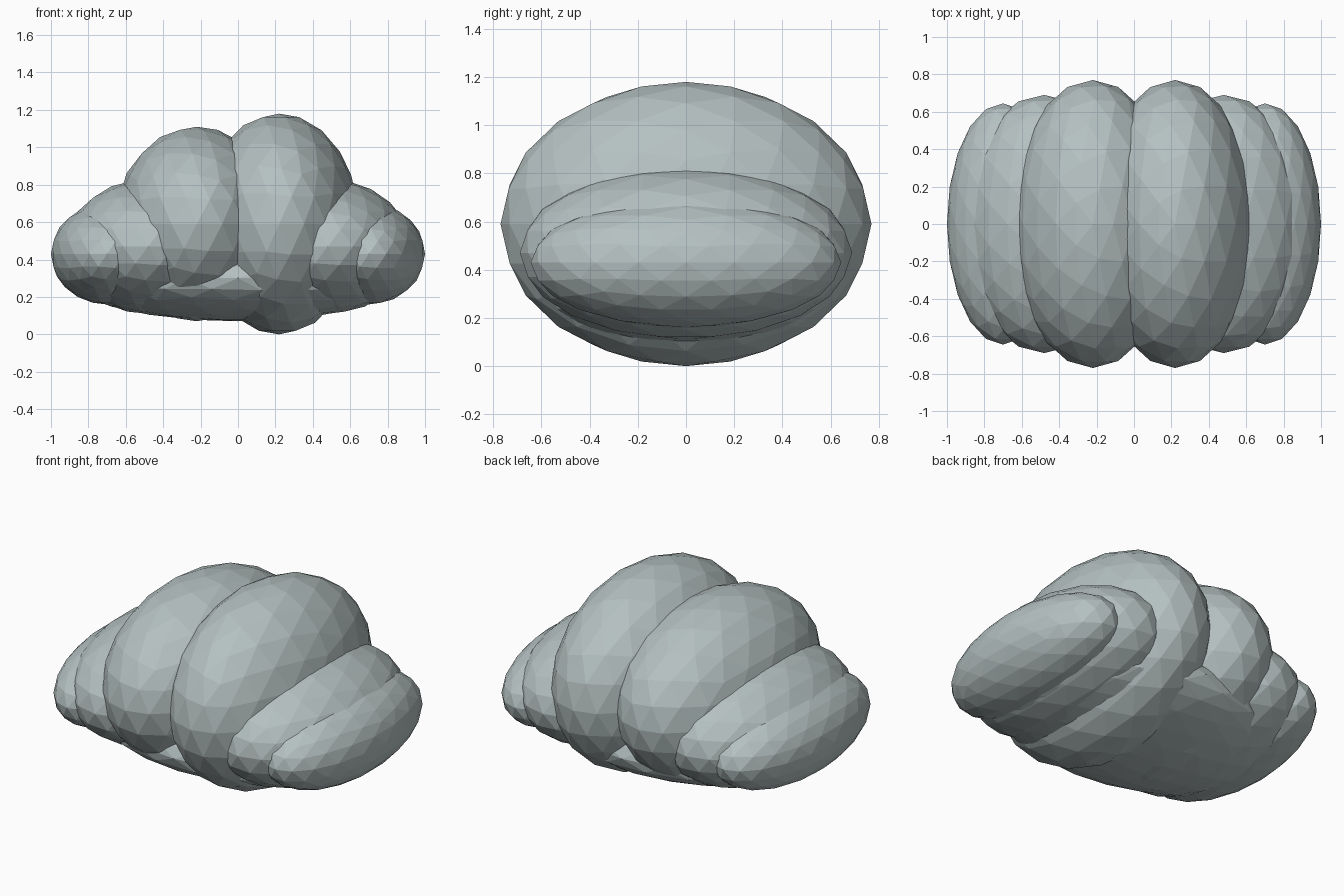
import bpy

# Remove the default cube
cube = bpy.data.objects.get("Cube")
if cube:
    bpy.data.objects.remove(cube, do_unlink=True)

# Single pale grey-green colour
grey = bpy.data.materials.new("pale_grey_green")
grey.use_nodes = True
colour = (0.46, 0.53, 0.53, 1.0)
grey.diffuse_color = colour
grey.node_tree.nodes["Principled BSDF"].inputs["Base Color"].default_value = colour


def lobe(name, centre, radii):
    """Faceted ellipsoid lobe."""
    bpy.ops.mesh.primitive_ico_sphere_add(subdivisions=3, radius=1, location=centre)
    obj = bpy.context.object
    obj.name = name
    obj.scale = radii
    bpy.ops.object.transform_apply(location=False, rotation=False, scale=True)
    bpy.ops.object.shade_flat()
    obj.data.materials.append(grey)
    return obj


# Two tall middle lobes, the left one slightly larger
lobe("left_tall_lobe", (0.22, 0, 0.59), (0.43, 0.77, 0.59))
lobe("right_tall_lobe", (-0.22, 0, 0.59), (0.44, 0.77, 0.52))

# Lower lobes stepping down on each side
for side, sign in (("left", 1), ("right", -1)):
    lobe(side + "_shoulder_lobe", (sign * 0.48, 0, 0.47), (0.44, 0.69, 0.36))
    lobe(side + "_end_lobe", (sign * 0.70, 0, 0.43), (0.30, 0.645, 0.27))

# Broad shallow underside joining the lobes
lobe("underside", (0, 0, 0.30), (0.90, 0.62, 0.23))
